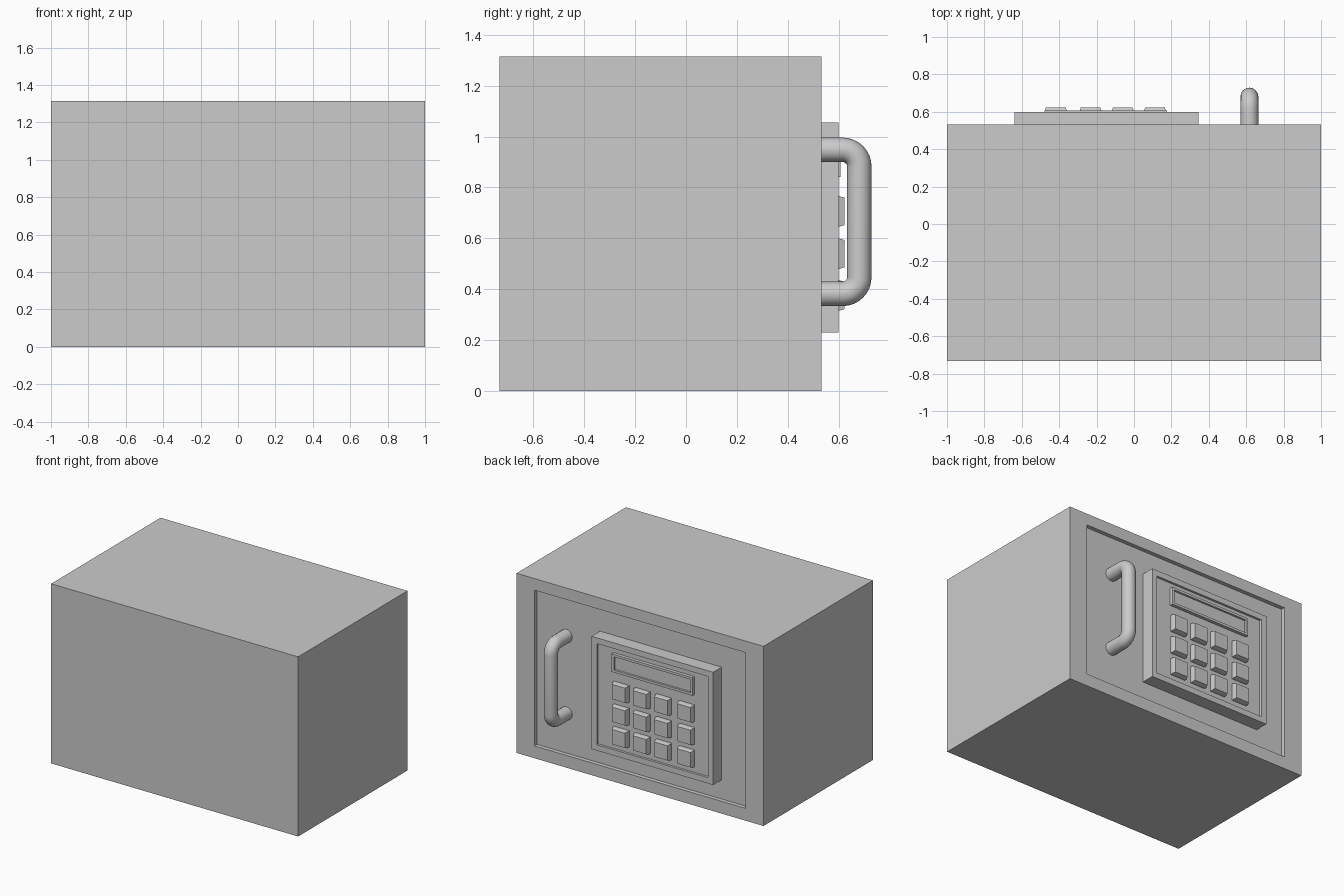
import bpy, bmesh, math

if "Cube" in bpy.data.objects:
    bpy.data.objects.remove(bpy.data.objects["Cube"])


def loft(name, rings):
    """Closed solid from xz rectangles (x centre, z centre, width, height, y), capped at both ends."""
    bm = bmesh.new()
    loops = []
    for cx, cz, w, h, y in rings:
        loops.append([bm.verts.new((cx + sx * w / 2, y, cz + sz * h / 2))
                      for sx, sz in ((-1, -1), (1, -1), (1, 1), (-1, 1))])
    for a, b in zip(loops, loops[1:]):
        for i in range(4):
            j = (i + 1) % 4
            bm.faces.new((a[i], a[j], b[j], b[i]))
    bm.faces.new(loops[0])
    bm.faces.new(loops[-1])
    bmesh.ops.recalc_face_normals(bm, faces=bm.faces)
    me = bpy.data.meshes.new(name)
    bm.to_mesh(me)
    bm.free()
    ob = bpy.data.objects.new(name, me)
    bpy.context.collection.objects.link(ob)
    return ob


FACE, DOOR, PANEL, PAD = 0.532, 0.502, 0.60, 0.583

# safe body with the recessed door
loft("safe_body", [(0, 0.6575, 2, 1.315, -0.733), (0, 0.6575, 2, 1.315, FACE),
                   (0, 0.66, 1.708, 1.14, FACE), (0, 0.66, 1.708, 1.14, DOOR)])

# keypad housing with a raised rim
PX, PZ = -0.1475, 0.6425
loft("keypad_housing", [(PX, PZ, 0.985, 0.825, DOOR - 0.01), (PX, PZ, 0.985, 0.825, PANEL),
                        (PX, PZ, 0.90, 0.74, PANEL), (PX, PZ, 0.90, 0.74, PAD)])

# display frame with a sunken screen
DX, DZ = -0.15, 0.908
loft("display", [(DX, DZ, 0.655, 0.132, PAD - 0.005), (DX, DZ, 0.655, 0.132, 0.607),
                 (DX, DZ, 0.62, 0.097, 0.607), (DX, DZ, 0.62, 0.097, 0.592)])

# tapered keys
for r, z in enumerate((0.706, 0.54, 0.376)):
    for c, x in enumerate((0.112, -0.06, -0.232, -0.418)):
        loft(f"key_{r}_{c}", [(x, z, 0.122, 0.122, PAD - 0.005), (x, z, 0.12, 0.12, 0.601),
                              (x, z, 0.106, 0.108, 0.622)])

# door handle: round tube along a rounded U path
HX, HY, Z0, Z1, R = 0.617, 0.681, 0.382, 0.948, 0.065
path = [(HX, DOOR - 0.01, Z0)]
for cz, start in ((Z0 + R, -90), (Z1 - R, 0)):
    for i in range(9):
        a = math.radians(start + 90 * i / 8)
        path.append((HX, HY - R + R * math.cos(a), cz + R * math.sin(a)))
path.append((HX, DOOR - 0.01, Z1))
cu = bpy.data.curves.new("door_handle", "CURVE")
cu.dimensions = "3D"
cu.bevel_depth = 0.048
cu.bevel_resolution = 6
cu.use_fill_caps = True
sp = cu.splines.new("POLY")
sp.points.add(len(path) - 1)
for p, co in zip(sp.points, path):
    p.co = (*co, 1)
handle = bpy.data.objects.new("door_handle", cu)
bpy.context.collection.objects.link(handle)
bpy.ops.object.select_all(action="DESELECT")
handle.select_set(True)
bpy.context.view_layer.objects.active = handle
bpy.ops.object.convert(target="MESH")
bpy.ops.object.shade_smooth_by_angle(angle=math.radians(40))
